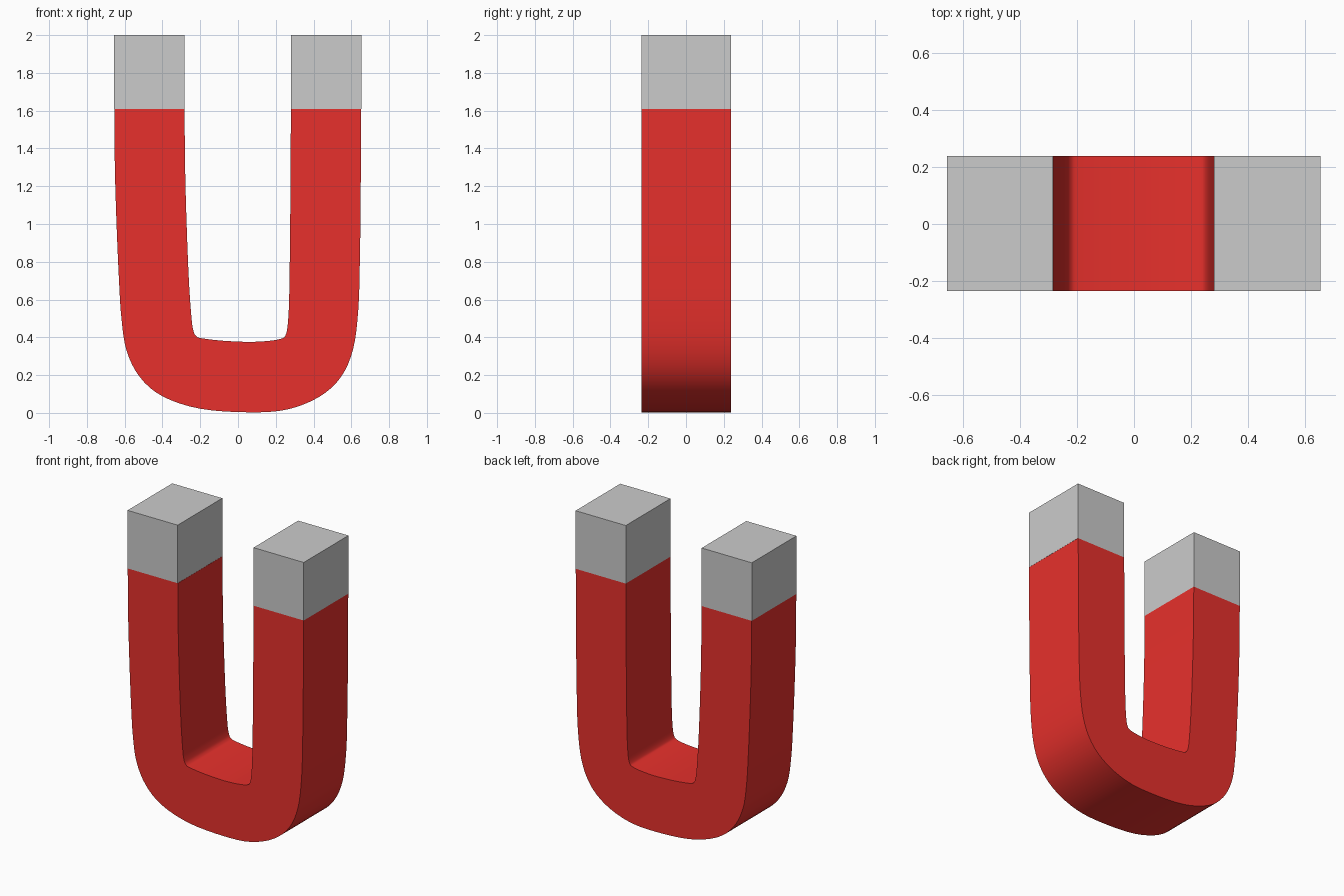
import bpy, bmesh
from mathutils import Vector

if "Cube" in bpy.data.objects:
    bpy.data.objects.remove(bpy.data.objects["Cube"])

Y0, Y1 = -0.235, 0.239   # front and back of the bar
Z_TIP = 1.61             # where the red body meets the bare tips

# Cross stations along the U: outer x, z, inner x, z
STATIONS = [
    (-.655, 1.61, -.283, 1.61), (-.652, 1.3, -.280, 1.3), (-.643, 1.0, -.272, 1.0),
    (-.630, .70, -.260, .70), (-.617, .50, -.246, .50), (-.590, .33, -.236, .435),
    (-.520, .19, -.222, .407), (-.400, .088, -.192, .395), (-.200, .022, -.080, .382),
    (.060, .003, .060, .376), (.260, .018, .170, .382), (.430, .085, .232, .394),
    (.545, .19, .252, .412), (.610, .34, .263, .465), (.637, .55, .270, .58),
    (.645, .80, .274, .80), (.649, 1.1, .277, 1.1), (.652, 1.61, .280, 1.61),
]


def smooth_path(points, steps):
    """Catmull-Rom interpolation through the stations."""
    pts = [Vector(p) for p in points]
    pts = [2 * pts[0] - pts[1]] + pts + [2 * pts[-1] - pts[-2]]
    out = []
    for a, b, c, d in zip(pts, pts[1:], pts[2:], pts[3:]):
        for i in range(steps):
            t = i / steps
            out.append(0.5 * (2 * b + (c - a) * t + (2 * a - 5 * b + 4 * c - d) * t ** 2
                              + (3 * b - a - 3 * c + d) * t ** 3))
    return out + [pts[-2]]


def finish(name, bm):
    bmesh.ops.recalc_face_normals(bm, faces=bm.faces)
    mesh = bpy.data.meshes.new(name)
    bm.to_mesh(mesh)
    bm.free()
    obj = bpy.data.objects.new(name, mesh)
    bpy.context.collection.objects.link(obj)
    return obj


# Red U-shaped body: rectangular rings joined along the path
bm = bmesh.new()
rings = []
for s in smooth_path([Vector(s) for s in STATIONS], 4):
    ox, oz, ix, iz = s
    rings.append([bm.verts.new(p) for p in
                  ((ox, Y0, oz), (ix, Y0, iz), (ix, Y1, iz), (ox, Y1, oz))])
for r, q in zip(rings, rings[1:]):
    for i in range(4):
        j = (i + 1) % 4
        bm.faces.new((r[i], r[j], q[j], q[i]))
bm.faces.new(rings[0])
bm.faces.new(rings[-1])
body = finish("magnet_body", bm)

red = bpy.data.materials.new("red_paint")
red.diffuse_color = (0.8, 0.03, 0.025, 1)
red.use_nodes = True
red.node_tree.nodes["Principled BSDF"].inputs["Base Color"].default_value = red.diffuse_color
body.data.materials.append(red)
bpy.context.view_layer.objects.active = body
body.select_set(True)
bpy.ops.object.shade_smooth_by_angle(angle=0.6)

# Bare metal tips
for name, x0, x1 in (("left_tip", -.656, -.284), ("right_tip", .280, .653)):
    bm = bmesh.new()
    bmesh.ops.create_cube(bm, size=1)
    bmesh.ops.scale(bm, verts=bm.verts, vec=(x1 - x0, Y1 - Y0, 2 - Z_TIP))
    bmesh.ops.translate(bm, verts=bm.verts,
                        vec=((x0 + x1) / 2, (Y0 + Y1) / 2, (2 + Z_TIP) / 2))
    finish(name, bm)
